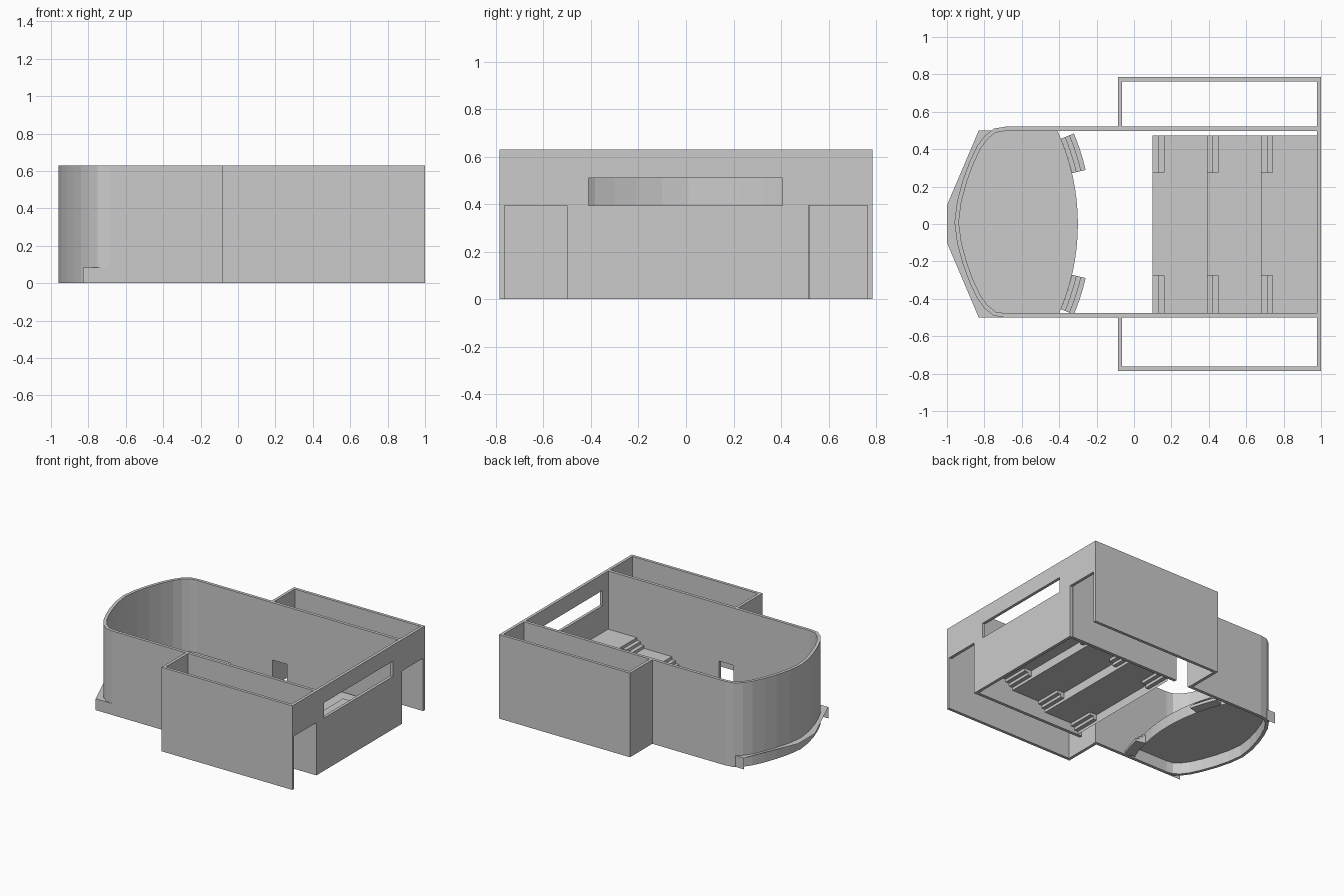
import bpy, bmesh, math

if "Cube" in bpy.data.objects:
    bpy.data.objects.remove(bpy.data.objects["Cube"])

H = 0.63          # wall height
STAGE_H = 0.085
CX, R = -1.49, 1.19   # centre and radius of the stage front arc


def finish(bm, name):
    bmesh.ops.remove_doubles(bm, verts=bm.verts, dist=1e-5)
    bmesh.ops.recalc_face_normals(bm, faces=bm.faces)
    me = bpy.data.meshes.new(name)
    bm.to_mesh(me)
    bm.free()
    ob = bpy.data.objects.new(name, me)
    bpy.context.collection.objects.link(ob)
    return ob


def prism(name, pts, depth):
    """Closed 3D outline swept by the depth vector."""
    bm = bmesh.new()
    face = bm.faces.new([bm.verts.new(p) for p in pts])
    ext = bmesh.ops.extrude_face_region(bm, geom=[face], use_keep_orig=True)
    moved = [g for g in ext["geom"] if isinstance(g, bmesh.types.BMVert)]
    bmesh.ops.translate(bm, verts=moved, vec=depth)
    return finish(bm, name)


def box(name, x0, x1, y0, y1, z0, z1):
    return prism(name, [(x0, y0, z0), (x1, y0, z0), (x1, y1, z0), (x0, y1, z0)],
                 (0, 0, z1 - z0))


def sheet(name, quads):
    bm = bmesh.new()
    for q in quads:
        bm.faces.new([bm.verts.new(p) for p in q])
    return finish(bm, name)


def cut(ob, cutter):
    mod = ob.modifiers.new("opening", "BOOLEAN")
    mod.operation = "DIFFERENCE"
    mod.solver = "EXACT"
    mod.object = cutter
    cutter.hide_render = True
    cutter.hide_viewport = True


def arc(r, a0, a1, n):
    return [(CX + r * math.cos(a0 + (a1 - a0) * i / n),
             r * math.sin(a0 + (a1 - a0) * i / n)) for i in range(n + 1)]


# Hall wall: U outline with a rounded stage end
half = [(-0.69, 0.51), (-0.75, 0.50), (-0.80, 0.46), (-0.84, 0.405), (-0.88, 0.32),
        (-0.915, 0.225), (-0.945, 0.115)]
outer = [(0.98, 0.52)] + [(x, y + 0.01) for x, y in half] + [(-0.96, 0.01)]
outer += [(x, 0.01 - y) for x, y in reversed(half)] + [(0.98, -0.50)]
inner = []
for i, (x, y) in enumerate(outer):
    if i in (0, len(outer) - 1):
        nx, ny = 0, (1 if y > 0 else -1)
    else:
        (ax, ay), (bx, by) = outer[i - 1], outer[i + 1]
        L = math.hypot(bx - ax, by - ay)
        nx, ny = (ay - by) / L * -1, (bx - ax) / L * -1
        nx, ny = -(ay - by) / L * -1, (bx - ax) / L * -1
        nx = -abs(nx)
    inner.append((x - nx * 0.023, y - ny * 0.023))
hall = prism("hall_wall", [(x, y, 0) for x, y in outer + inner[::-1]], (0, 0, H))
cut(hall, box("side_door_cutter", -0.06, 0.06, -0.6, 0.6, -0.1, 0.20))

# Side corridors either side of the hall
for s, y_in, tag in ((1, 0.52, "back"), (-1, 0.50, "front")):
    o = [(0.98, 0.785), (-0.085, 0.785), (-0.085, y_in), (-0.063, y_in),
         (-0.063, 0.763), (0.98, 0.763)]
    prism(tag + "_corridor_wall", [(x, s * y, 0) for x, y in o], (0, 0, H))

# End wall with two doorways and a wide window
prof = [(-0.785, 0), (-0.763, 0), (-0.763, 0.395), (-0.50, 0.395), (-0.50, 0),
        (0.515, 0), (0.515, 0.395), (0.763, 0.395), (0.763, 0), (0.785, 0),
        (0.785, H), (-0.785, H)]
end = prism("end_wall", [(0.978, y, z) for y, z in prof], (0.022, 0, 0))
cut(end, box("window_cutter", 0.9, 1.1, -0.41, 0.405, 0.395, 0.51))

# Stage: deck, curved front and short side skirts
a = math.asin(0.5 / R)
front = arc(R, -a, a, 16)
deck = front + [(-0.83, 0.5), (-1.0, 0.1), (-1.0, -0.1), (-0.83, -0.5)]
quads = [[(x, y, STAGE_H) for x, y in deck]]
edges = list(zip(front, front[1:])) + [(deck[-1], front[0]), (front[-1], deck[17])]
for (x0, y0), (x1, y1) in edges:
    quads.append([(x0, y0, 0), (x1, y1, 0), (x1, y1, STAGE_H), (x0, y0, STAGE_H)])
sheet("stage", quads)

# Curved stage stairs, mirrored, three treads each
for s, tag in ((1, "back"), (-1, "front")):
    for i in range(3):
        r0, r1 = R + 0.025 * i, R + 0.025 * (i + 1)
        a0, a1 = s * math.radians(13.2), s * math.radians(22.5)
        o = arc(r0, a0, a1, 5) + arc(r1, a0, a1, 5)[::-1]
        prism(f"{tag}_stage_step_{i + 1}", [(x, y, 0) for x, y in o],
              (0, 0, STAGE_H * (3 - i) / 4))

# Seating tiers as open-bottomed treads and risers, with aisle steps cut in
Y0, Y1, RISE = -0.475, 0.472, 0.065
xs = [0.10, 0.39, 0.68, 0.978]
quads = []


def step_run(ya, yb, path):
    for (x0, z0), (x1, z1) in zip(path, path[1:]):
        quads.append([(x0, ya, z0), (x1, ya, z1), (x1, yb, z1), (x0, yb, z0)])


plain, aisle = [(xs[0], 0)], [(xs[0], 0)]
for i in range(3):
    z = RISE * i
    plain += [(xs[i], z + RISE), (xs[i + 1], z + RISE)]
    for k in (1, 2):
        aisle += [(xs[i] + 0.03 * (k - 1), z + RISE * k / 3),
                  (xs[i] + 0.03 * k, z + RISE * k / 3)]
    aisle += [(xs[i] + 0.06, z + RISE), (xs[i + 1], z + RISE)]
    for y in (-0.275, 0.275):   # cheeks of each aisle notch
        quads.append([(xs[i], y, z + RISE / 3), (xs[i] + 0.03, y, z + RISE / 3),
                      (xs[i] + 0.03, y, z + RISE * 2 / 3),
                      (xs[i] + 0.06, y, z + RISE * 2 / 3),
                      (xs[i] + 0.06, y, z + RISE), (xs[i], y, z + RISE)])
step_run(-0.275, 0.275, plain)
step_run(Y0, -0.275, aisle)
step_run(0.275, Y1, aisle)
sheet("seating_tiers", quads)
